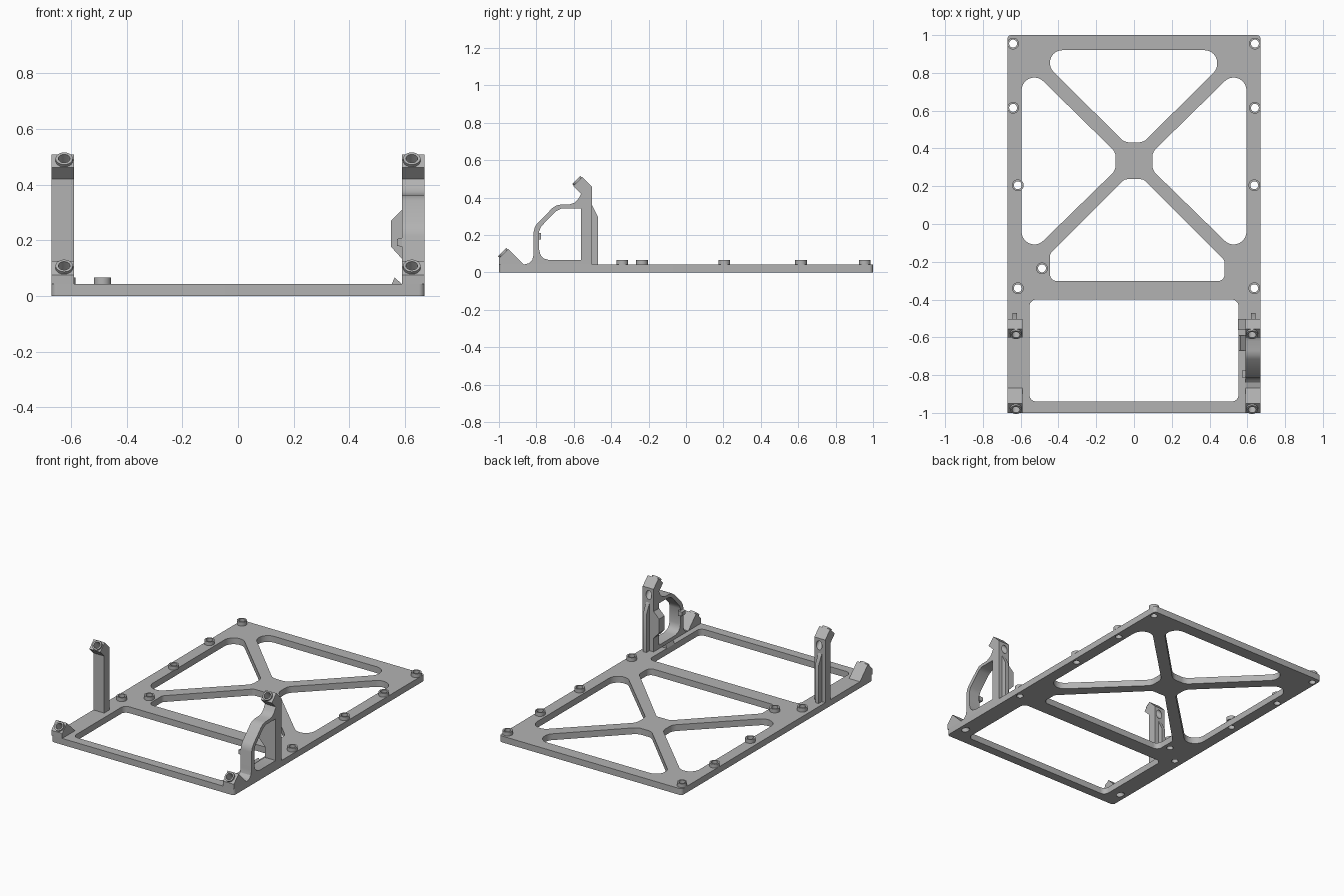
import bpy, bmesh, math
from mathutils import Matrix, Vector

cube = bpy.data.objects.get("Cube")
if cube:
    bpy.data.objects.remove(cube)

grey = bpy.data.materials.new("plain grey")
grey.use_nodes = True
colour = (0.45, 0.45, 0.45, 1)
grey.diffuse_color = colour
grey.node_tree.nodes["Principled BSDF"].inputs["Base Color"].default_value = colour

# Drawing planes: profile axes (u, v) and the extrusion direction
FLAT = Matrix.Identity(4)
SIDE = Matrix(((0, 0, 1, 0), (1, 0, 0, 0), (0, 1, 0, 0), (0, 0, 0, 1)))    # u=y v=z, along x
FRONT = Matrix(((1, 0, 0, 0), (0, 0, -1, 0), (0, 1, 0, 0), (0, 0, 0, 1)))  # u=x v=z, along -y
TILT = Matrix.Rotation(math.radians(45), 4, "X")


def rounded(points, radius, steps=7):
    """Round every corner of a polygon with a true arc."""
    pts = [Vector(p) for p in points]
    out = []
    for i, p in enumerate(pts):
        a = (pts[i - 1] - p).normalized()
        b = (pts[(i + 1) % len(pts)] - p).normalized()
        half = a.angle(b) / 2
        centre = p + (a + b).normalized() * radius / math.sin(half)
        t = radius / math.tan(half)
        start, end = p + a * t - centre, p + b * t - centre
        for k in range(steps):
            out.append(centre + start.lerp(end, k / (steps - 1)).normalized() * radius)
    return out


def circle(x, y, r, n=28):
    return [(x + r * math.cos(math.tau * i / n), y + r * math.sin(math.tau * i / n))
            for i in range(n)]


def prism(name, outlines, low, high, matrix=FLAT):
    """Extrude filled outlines; inner outlines become holes."""
    curve = bpy.data.curves.new(name, "CURVE")
    curve.dimensions = "2D"
    curve.fill_mode = "BOTH"
    curve.extrude = (high - low) / 2
    for outline in outlines:
        spline = curve.splines.new("POLY")
        spline.points.add(len(outline) - 1)
        for point, (u, v) in zip(spline.points, outline):
            point.co = (u, v, 0, 1)
        spline.use_cyclic_u = True
    temp = bpy.data.objects.new("profile", curve)
    mesh = bpy.data.meshes.new_from_object(temp)
    bpy.data.objects.remove(temp)
    bm = bmesh.new()
    bm.from_mesh(mesh)
    bmesh.ops.remove_doubles(bm, verts=bm.verts, dist=1e-5)
    bmesh.ops.transform(bm, matrix=matrix @ Matrix.Translation((0, 0, (low + high) / 2)),
                        verts=bm.verts)
    bmesh.ops.recalc_face_normals(bm, faces=bm.faces)
    bm.to_mesh(mesh)
    bm.free()
    mesh.name = name
    mesh.materials.clear()
    mesh.materials.append(grey)
    obj = bpy.data.objects.new(name, mesh)
    bpy.context.collection.objects.link(obj)
    return obj


def drill(obj, matrix):
    """Cut a slanted screw hole."""
    cutter = prism("hole_cutter", [circle(0, 0, BORE)], -0.2, 0.05, matrix)
    cutter.hide_render = True
    mod = obj.modifiers.new("hole", "BOOLEAN")
    mod.operation = "DIFFERENCE"
    mod.solver = "EXACT"
    mod.object = cutter
    bpy.context.view_layer.objects.active = obj
    bpy.ops.object.modifier_apply(modifier=mod.name)
    bpy.data.objects.remove(cutter)


BASE = 0.042
BORE = 0.021
RING = 0.031
INNER, OUTER = 0.59, 0.67

# Base plate with braced openings and screw holes
standoffs = [(-0.64, 0.955), (0.64, 0.955), (-0.64, 0.615), (0.64, 0.615),
             (-0.615, 0.205), (0.637, 0.205), (-0.487, -0.235),
             (-0.615, -0.34), (0.637, -0.34)]
rim = [(-OUTER, -1), (OUTER, -1), (OUTER, 1), (-OUTER, 1)]
rear_gap = [(-0.445, 0.92), (0.44, 0.92), (0.44, 0.82), (0.05, 0.432),
            (-0.05, 0.432), (-0.445, 0.825)]
left_gap = [(0.595, 0.775), (0.5, 0.775), (0.097, 0.38), (0.097, 0.285),
            (0.5, -0.108), (0.595, -0.108)]
right_gap = [(-x, y) for x, y in left_gap]
middle_gap = [(-0.05, 0.237), (0.05, 0.237), (0.48, -0.193), (0.48, -0.302),
              (-0.445, -0.302), (-0.445, -0.158)]
front_gap = [(-0.553, -0.4), (0.553, -0.4), (0.553, -0.94), (-0.553, -0.94)]
plate = prism("base_plate",
              [rounded(rim, 0.02), rounded(rear_gap, 0.065), rounded(left_gap, 0.066),
               rounded(right_gap, 0.066), rounded(middle_gap, 0.035),
               rounded(front_gap, 0.035)] + [circle(x, y, BORE) for x, y in standoffs],
              0, BASE)

# Standoff rings
for x, y in standoffs:
    prism("standoff", [circle(x, y, RING), circle(x, y, BORE)], BASE, 0.067)

# Corner feet and upright posts with slanted screw seats
foot_shape = [(-1, BASE), (-1, 0.075), (-0.95, 0.125), (-0.867, BASE)]
post_shape = [(-0.56, BASE), (-0.56, 0.42), (-0.602, 0.462), (-0.555, 0.509),
              (-0.503, 0.457), (-0.503, BASE)]
rib_shape = [(-0.503, BASE), (-0.503, 0.36), (-0.47, 0.295), (-0.47, BASE)]
for side, label in ((-1, "right"), (1, "left")):
    low, high = sorted((side * INNER, side * OUTER))
    x = side * 0.625
    for part, shape, seat in (("foot", foot_shape, (x, -0.975, 0.1)),
                              ("post", post_shape, (x, -0.5785, 0.4855))):
        matrix = Matrix.Translation(seat) @ TILT
        body = prism(f"{label}_{part}", [shape], low, high, SIDE)
        drill(body, matrix)
        if part == "foot":
            drill(plate, matrix)
        prism(f"{label}_{part}_ring", [circle(0, 0, RING), circle(0, 0, BORE)],
              -0.002, 0.012, matrix)
    prism(f"{label}_post_rib", [rib_shape], side * 0.632 - 0.0125, side * 0.632 + 0.0125, SIDE)

# Arched bracket joining the left foot to its post
arch_outer = [(-0.867, BASE), (-0.84, 0.048), (-0.822, 0.066), (-0.815, 0.095),
              (-0.815, 0.215), (-0.808, 0.242), (-0.795, 0.262), (-0.715, 0.343),
              (-0.695, 0.357), (-0.67, 0.362), (-0.62, 0.364), (-0.595, 0.373),
              (-0.577, 0.39), (-0.56, 0.42), (-0.56, BASE)]
arch_hole = [(-0.785, 0.12), (-0.785, 0.22), (-0.775, 0.245), (-0.695, 0.327),
             (-0.665, 0.342), (-0.562, 0.342), (-0.562, 0.065), (-0.73, 0.065),
             (-0.76, 0.074), (-0.778, 0.093)]
prism("bracket_arch", [arch_outer, arch_hole], INNER, OUTER, SIDE)

# Retaining clip, stop and ridge on the inside of the bracket
clip = [(INNER, 0.31), (0.55, 0.27), (0.55, 0.177), (INNER, 0.133)]
prism("bracket_clip", [clip], 0.503, 0.56, FRONT)
stop = [(0.6, 0.21), (0.572, 0.205), (0.572, 0.18), (0.6, 0.175)]
prism("bracket_stop", [stop], 0.775, 0.812, FRONT)
ridge = [(0.553, BASE), (0.563, 0.066), (INNER, BASE)]
prism("bracket_ridge", [ridge], 0.59, 0.67, FRONT)

# Smooth round walls, keep edges crisp
for obj in bpy.context.scene.objects:
    obj.select_set(obj.type == "MESH")
bpy.context.view_layer.objects.active = plate
bpy.ops.object.shade_smooth_by_angle(angle=math.radians(30))
